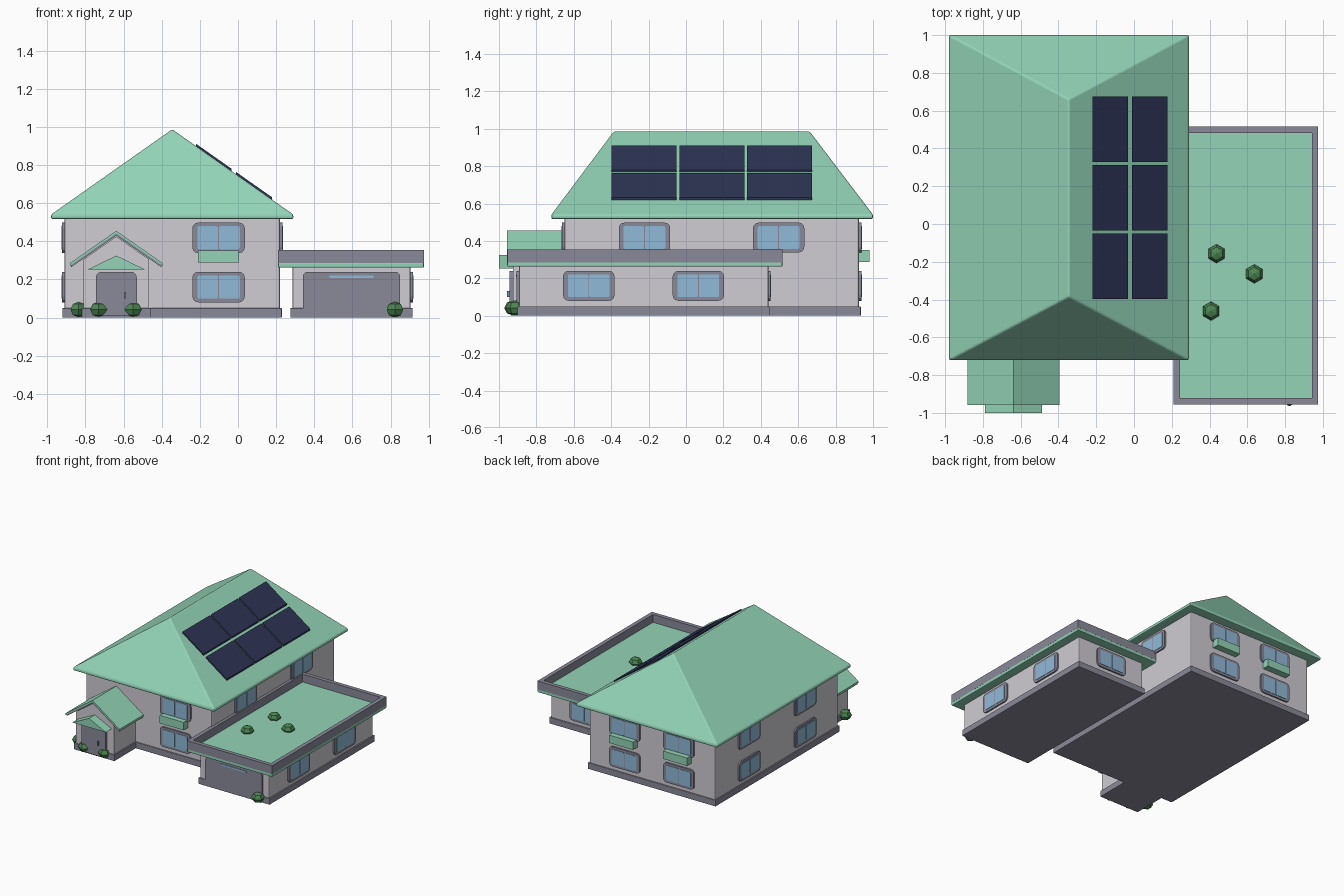
import bpy, bmesh, math
from mathutils import Matrix, Vector

if "Cube" in bpy.data.objects:
    bpy.data.objects.remove(bpy.data.objects["Cube"], do_unlink=True)


def material(name, rgb):
    linear = [((c / 255 + 0.055) / 1.055) ** 2.4 for c in rgb] + [1]
    m = bpy.data.materials.new(name)
    m.use_nodes = True
    m.diffuse_color = linear
    m.node_tree.nodes["Principled BSDF"].inputs["Base Color"].default_value = linear
    return m


WALL = material("wall plaster", (208, 205, 211))
GREEN = material("roof green", (147, 212, 183))
GREY = material("trim grey", (138, 138, 154))
GLASS = material("window glass", (145, 186, 216))
PANEL = material("solar navy", (45, 51, 84))
LEAF = material("bush green", (76, 134, 82))
METAL = material("handle blue", (118, 145, 165))


def finish(name, bm, mat, bevel=0):
    bmesh.ops.recalc_face_normals(bm, faces=bm.faces)
    mesh = bpy.data.meshes.new(name)
    bm.to_mesh(mesh)
    bm.free()
    mesh.materials.append(mat)
    ob = bpy.data.objects.new(name, mesh)
    bpy.context.collection.objects.link(ob)
    if bevel:
        mod = ob.modifiers.new("soft edges", 'BEVEL')
        mod.width, mod.segments = bevel, 2
    return ob


def box(name, xs, ys, zs, mat, bevel=0):
    bm = bmesh.new()
    bmesh.ops.create_cube(bm, size=1)
    for v in bm.verts:
        for i, (a, b) in enumerate((xs, ys, zs)):
            v.co[i] = a if v.co[i] < 0 else b
    return finish(name, bm, mat, bevel)


def prism(name, profile, y0, y1, mat, bevel=0, place=None):
    """Profile in x and z, pushed along y."""
    bm = bmesh.new()
    face = bm.faces.new([bm.verts.new((x, y0, z)) for x, z in profile])
    out = bmesh.ops.extrude_face_region(bm, geom=[face])["geom"]
    bmesh.ops.translate(bm, vec=(0, y1 - y0, 0),
                        verts=[v for v in out if isinstance(v, bmesh.types.BMVert)])
    if place:
        bm.transform(place)
    return finish(name, bm, mat, bevel)


def rounded(w, h, r, square_base=False):
    pts = []
    for i, (sx, sz) in enumerate(((1, 1), (-1, 1), (-1, -1), (1, -1))):
        if square_base and sz < 0:
            pts.append((sx * w / 2, -h / 2))
            continue
        for k in range(4):
            a = math.radians(90 * i + 30 * k)
            pts.append((sx * (w / 2 - r) + r * math.cos(a),
                        sz * (h / 2 - r) + r * math.sin(a)))
    return pts


FACING = {"front": 0, "right": 90, "back": 180, "left": -90}


def window(name, side, centre):
    place = Matrix.Translation(centre) @ Matrix.Rotation(math.radians(FACING[side]), 4, 'Z')
    prism(name + "_frame", rounded(0.275, 0.16, 0.03), 0.01, -0.012, GREY, 0, place)
    for s in (-1, 1):
        pane = place @ Matrix.Translation((s * 0.057, 0, 0))
        prism(name + "_pane", rounded(0.109, 0.122, 0.008), -0.008, -0.015, GLASS, 0, pane)


def bush(name, x, y, z):
    bm = bmesh.new()
    bmesh.ops.create_uvsphere(bm, u_segments=6, v_segments=4, radius=0.05)
    bmesh.ops.scale(bm, vec=(1, 1, 0.82), verts=bm.verts)
    bmesh.ops.translate(bm, vec=(x, y, z), verts=bm.verts)
    finish(name, bm, LEAF)


# Main house body and plinth
X0, X1, Y0, Y1 = -0.91, 0.22, -0.65, 0.925
MID = (X0 + X1) / 2
box("house_walls", (X0, X1), (Y0, Y1), (0.02, 0.53), WALL, 0.01)
box("house_plinth", (X0 - 0.01, X1 + 0.01), (Y0 - 0.01, Y1 + 0.01), (0, 0.05), GREY, 0.004)

# Hipped main roof with a thick eave
bm = bmesh.new()
corners = ((-0.98, -0.72), (0.29, -0.72), (0.29, 1.0), (-0.98, 1.0))
low = [bm.verts.new((x, y, 0.517)) for x, y in corners]
top = [bm.verts.new((x, y, 0.54)) for x, y in corners]
ra, rb = bm.verts.new((MID, -0.385, 0.987)), bm.verts.new((MID, 0.66, 0.987))
bm.faces.new(low)
for i in range(4):
    j = (i + 1) % 4
    bm.faces.new((low[i], low[j], top[j], top[i]))
for f in ((top[0], top[1], ra), (top[1], top[2], rb, ra),
          (top[2], top[3], rb), (top[3], top[0], ra, rb)):
    bm.faces.new(f)
finish("main_roof", bm, GREEN, 0.008)

# Solar panels following the right roof slope
for xa in (-0.22, -0.01):
    for row in range(3):
        ya = -0.397 + row * 0.362
        xb = xa + 0.187
        za, zb = (0.987 - 0.704 * (x - MID) for x in (xa, xb))
        prism("solar_panel", ((xa, za - 0.005), (xb, zb - 0.005), (xb, zb + 0.012), (xa, za + 0.012)),
              ya, ya + 0.347, PANEL)

# House windows
LOW, HIGH = 0.16, 0.418
for z in (LOW, HIGH):
    window("front_window", "front", (-0.102, Y0, z))
    for x in (-0.102, -0.588):
        window("back_window", "back", (x, Y1, z))
    for y in (-0.222, 0.495):
        window("left_wall_window", "left", (X0, y, z))
for y in (-0.222, 0.495):
    window("right_wall_window", "right", (X1, y, HIGH))

# Window boxes
box("front_planter", (-0.21, 0.005), (Y0 - 0.055, Y0), (0.288, 0.352), GREEN)
for x in (-0.102, -0.588):
    box("back_planter", (x - 0.108, x + 0.108), (Y1, Y1 + 0.055), (0.288, 0.352), GREEN)

# Porch
PX, PY = -0.638, -0.925
prism("porch_walls", ((PX - 0.172, 0.02), (PX + 0.172, 0.02), (PX + 0.172, 0.305),
                      (PX, 0.425), (PX - 0.172, 0.305)), PY, Y0 + 0.02, WALL)
box("porch_plinth", (PX - 0.182, PX + 0.182), (PY - 0.01, Y0), (0, 0.05), GREY, 0.004)


def gable(name, half, apex, drop, thick, y0, y1, mat):
    prism(name, ((PX - half, apex - drop), (PX, apex), (PX + half, apex - drop),
                 (PX + half, apex - drop - thick), (PX, apex - thick),
                 (PX - half, apex - drop - thick)), y0, y1, mat)


gable("porch_roof", 0.243, 0.455, 0.17, 0.014, -0.957, Y0 + 0.02, GREEN)
gable("porch_roof_lining", 0.238, 0.443, 0.167, 0.013, -0.953, Y0 + 0.02, GREY)
prism("door_canopy", ((PX - 0.15, 0.252), (PX + 0.15, 0.252), (PX, 0.325)), -1.0, PY, GREEN)
prism("front_door", rounded(0.215, 0.23, 0.03, True), 0.01, -0.02, GREY, 0,
      Matrix.Translation((PX, PY, 0.125)))
box("door_handle", (-0.595, -0.586), (-0.957, -0.94), (0.1, 0.133), METAL)

# Garage
GX0, GX1, GY0, GY1 = 0.285, 0.905, -0.892, 0.44
box("garage_walls", (GX0, GX1), (GY0, GY1), (0.02, 0.27), WALL, 0.008)
box("garage_plinth", (GX0 - 0.01, GX1 + 0.01), (GY0 - 0.01, GY1 + 0.01), (0, 0.05), GREY, 0.004)
prism("garage_door", rounded(0.51, 0.225, 0.025, True), 0.01, -0.014, GREY, 0,
      Matrix.Translation((0.595, GY0, 0.127)))
box("garage_door_window", (0.48, 0.71), (GY0 - 0.018, GY0), (0.208, 0.221), GLASS)
for y in (-0.52, 0.066):
    window("garage_side_window", "right", (GX1, y, LOW))
window("garage_back_window", "back", (0.595, GY1, LOW))

# Flat garage roof with a parapet
RX, RY = (0.21, 0.975), (-0.955, 0.515)
box("garage_roof", RX, RY, (0.262, 0.29), GREEN, 0.006)
t = 0.033
PZ = (0.285, 0.354)
for xs in ((RX[0], RX[0] + t), (RX[1] - t, RX[1])):
    box("parapet_side", xs, RY, PZ, GREY)
for ys in ((RY[0], RY[0] + t), (RY[1] - t, RY[1])):
    box("parapet_end", (RX[0] + t, RX[1] - t), ys, PZ, GREY)

# Bushes on the roof and along the front
for x, y in ((0.437, -0.157), (0.637, -0.264), (0.408, -0.461)):
    bush("roof_bush", x, y, 0.3)
for x, y in ((-0.835, -0.85), (-0.73, -0.922), (-0.55, -0.922), (0.823, -0.915)):
    bush("garden_bush", x, y, 0.042)
